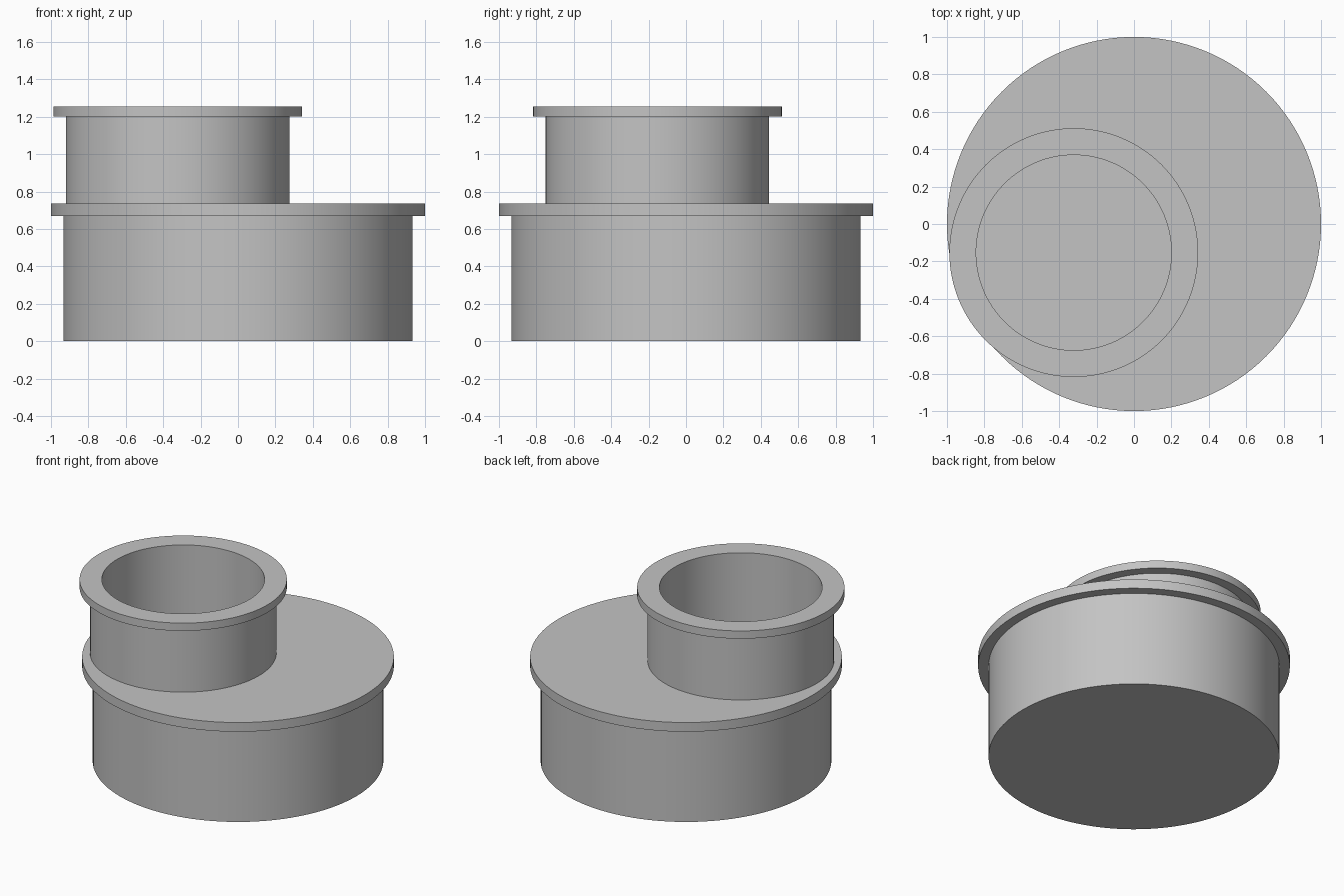
import bpy
import bmesh
import math

cube = bpy.data.objects.get("Cube")
if cube:
    bpy.data.objects.remove(cube, do_unlink=True)

grey = bpy.data.materials.new("plain_grey")
colour = (0.55, 0.55, 0.55, 1)
grey.diffuse_color = colour
grey.use_nodes = True
grey.node_tree.nodes["Principled BSDF"].inputs["Base Color"].default_value = colour


def lathe(name, profile, location):
    """Spin a radius/height profile that starts and ends on the axis."""
    bm = bmesh.new()
    verts = [bm.verts.new((r, 0, z)) for r, z in profile]
    edges = [bm.edges.new(pair) for pair in zip(verts, verts[1:])]
    bmesh.ops.spin(bm, geom=verts + edges, cent=(0, 0, 0), axis=(0, 0, 1),
                   angle=math.tau, steps=128, use_merge=True)
    bmesh.ops.remove_doubles(bm, verts=bm.verts, dist=0.0001)
    bmesh.ops.recalc_face_normals(bm, faces=bm.faces)
    mesh = bpy.data.meshes.new(name)
    bm.to_mesh(mesh)
    bm.free()
    mesh.materials.append(grey)
    obj = bpy.data.objects.new(name, mesh)
    obj.location = location
    bpy.context.collection.objects.link(obj)
    bpy.ops.object.select_all(action="DESELECT")
    obj.select_set(True)
    bpy.context.view_layer.objects.active = obj
    bpy.ops.object.shade_smooth_by_angle(angle=math.radians(30))
    return obj


body_top = 0.735

# Wide drum with a flange around its top
lathe("drum_body", [(0, 0), (0.933, 0), (0.933, 0.67), (1, 0.67),
                    (1, body_top), (0, body_top)], (0, 0, 0))

# Off-centre open neck with its own flange, standing on the drum
neck_height = 0.52
flange_bottom = 0.465
floor = 0.002
lathe("flanged_neck", [(0, floor), (0.522, floor), (0.522, neck_height),
                       (0.665, neck_height), (0.665, flange_bottom),
                       (0.598, flange_bottom), (0.598, 0), (0, 0)],
      (-0.322, -0.153, body_top))
